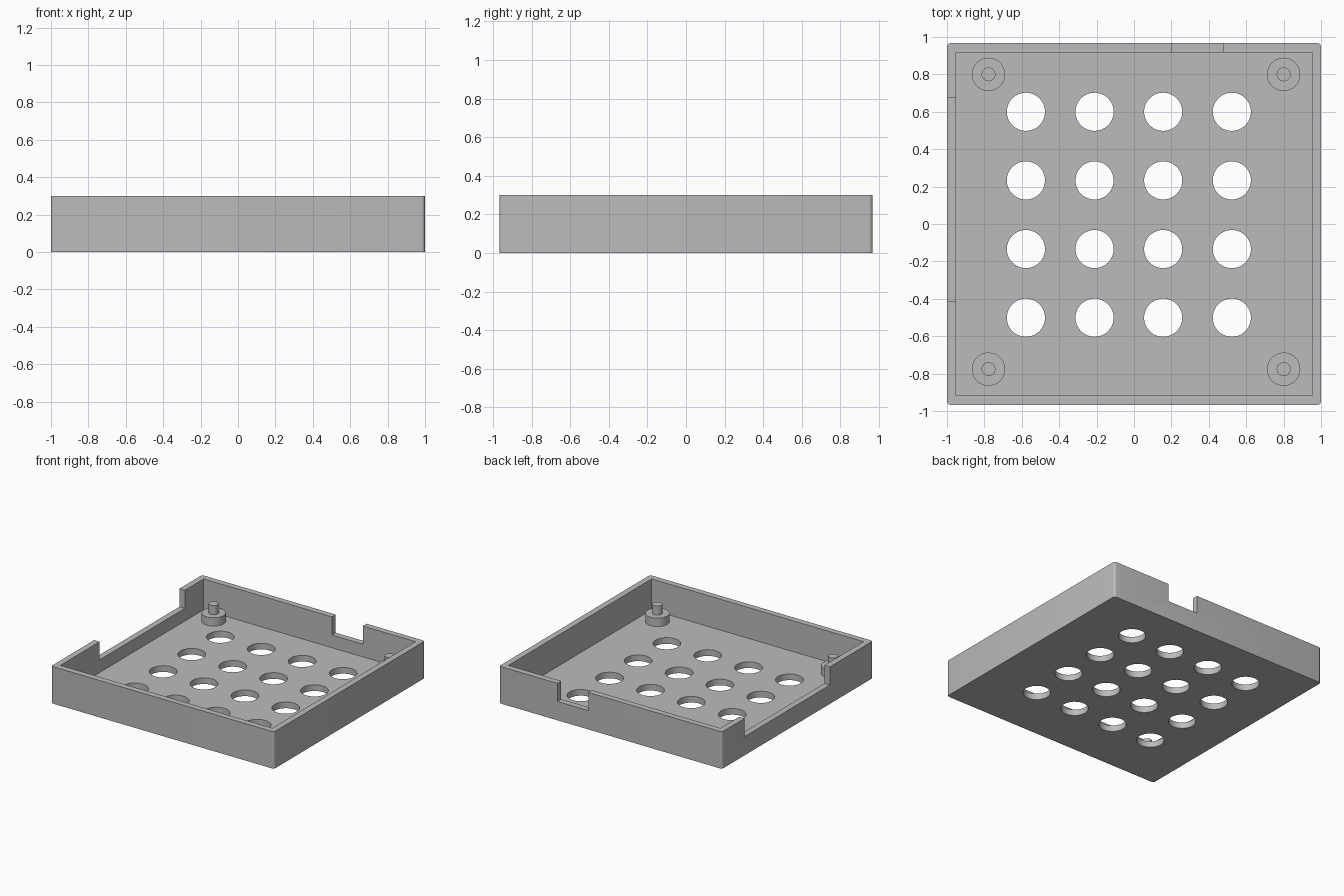
import bpy
import bmesh
from mathutils import Matrix, Vector

if "Cube" in bpy.data.objects:
    bpy.data.objects.remove(bpy.data.objects["Cube"], do_unlink=True)

grey = bpy.data.materials.new("plain_grey")
grey.use_nodes = True
COLOUR = (0.5, 0.5, 0.5, 1)
grey.diffuse_color = COLOUR
grey.node_tree.nodes["Principled BSDF"].inputs["Base Color"].default_value = COLOUR

HALF_X, HALF_Y, HEIGHT = 1.0, 0.967, 0.3
WALL, FLOOR = 0.049, 0.05
NOTCH_Z = 0.153


def add_box(bm, low, high):
    low, high = Vector(low), Vector(high)
    matrix = Matrix.Translation((low + high) / 2) @ Matrix.Diagonal((*(high - low), 1))
    bmesh.ops.create_cube(bm, size=1, matrix=matrix)


def add_cylinder(bm, x, y, radius, bottom, top):
    bmesh.ops.create_cone(bm, cap_ends=True, segments=48, radius1=radius, radius2=radius,
                          depth=top - bottom,
                          matrix=Matrix.Translation((x, y, (bottom + top) / 2)))


def make_object(name, bm):
    mesh = bpy.data.meshes.new(name)
    bm.to_mesh(mesh)
    bm.free()
    mesh.materials.append(grey)
    obj = bpy.data.objects.new(name, mesh)
    bpy.context.collection.objects.link(obj)
    return obj


def select_only(obj):
    bpy.ops.object.select_all(action='DESELECT')
    obj.select_set(True)
    bpy.context.view_layer.objects.active = obj


def cut(target, cutter):
    mod = target.modifiers.new("cut", 'BOOLEAN')
    mod.operation = 'DIFFERENCE'
    mod.solver = 'EXACT'
    mod.object = cutter
    select_only(target)
    bpy.ops.object.modifier_apply(modifier=mod.name)
    bpy.data.objects.remove(cutter, do_unlink=True)


# Tray block with slightly rounded upright corners
bm = bmesh.new()
add_box(bm, (-HALF_X, -HALF_Y, 0), (HALF_X, HALF_Y, HEIGHT))
upright = [e for e in bm.edges if abs(e.verts[0].co.z - e.verts[1].co.z) > 0.1]
bmesh.ops.bevel(bm, geom=upright, offset=0.02, segments=5, profile=0.5, affect='EDGES')
tray = make_object("tray", bm)

# Hollow inside
bm = bmesh.new()
add_box(bm, (WALL - HALF_X, WALL - HALF_Y, FLOOR), (HALF_X - WALL, HALF_Y - WALL, 0.5))
cut(tray, make_object("cavity_cutter", bm))

# Notches in the back wall and the right wall
bm = bmesh.new()
add_box(bm, (0.2, 0.85, NOTCH_Z), (0.477, 1.1, 0.5))
add_box(bm, (-1.1, -0.415, NOTCH_Z), (-0.9, 0.677, 0.5))
cut(tray, make_object("notch_cutter", bm))

# Four by four grid of round floor holes
bm = bmesh.new()
for i in range(4):
    for j in range(4):
        add_cylinder(bm, -0.578 + 0.367 * i, -0.501 + 0.367 * j, 0.102, -0.1, 0.15)
cut(tray, make_object("hole_cutter", bm))
select_only(tray)
bpy.ops.object.shade_smooth_by_angle()

# Corner standoffs: wide collar with a thin locating pin
for side, x in (("right", -0.778), ("left", 0.8)):
    for end, y in (("front", -0.776), ("back", 0.8)):
        for part, radius, bottom, top in (("collar", 0.089, 0.04, 0.118),
                                          ("pin", 0.037, 0.11, 0.192)):
            bm = bmesh.new()
            add_cylinder(bm, x, y, radius, bottom, top)
            select_only(make_object(f"{end}_{side}_{part}", bm))
            bpy.ops.object.shade_smooth_by_angle()
